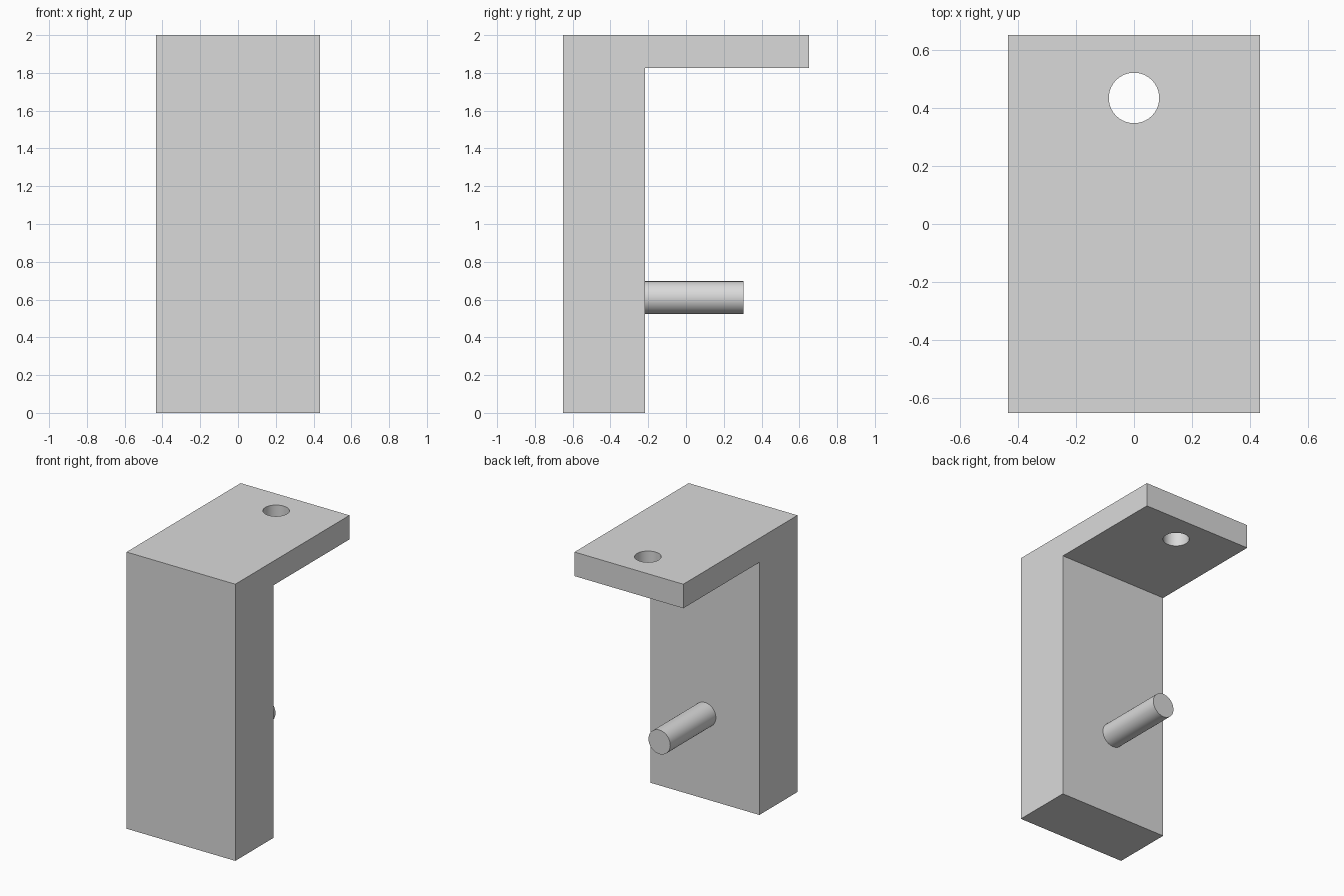
import bpy
import bmesh
import math
from mathutils import Matrix

if "Cube" in bpy.data.objects:
    bpy.data.objects.remove(bpy.data.objects["Cube"], do_unlink=True)

WIDTH, DEPTH, HEIGHT = 0.87, 1.304, 2.0
WALL, SHELF = 0.435, 0.174
FRONT, BACK = -DEPTH / 2, DEPTH / 2
WALL_BACK = FRONT + WALL
RADIUS = 0.087

grey = bpy.data.materials.new("light grey")
grey.use_nodes = True
colour = (0.7, 0.7, 0.7, 1)
grey.diffuse_color = colour
grey.node_tree.nodes["Principled BSDF"].inputs["Base Color"].default_value = colour


def add_object(name, bm):
    bmesh.ops.recalc_face_normals(bm, faces=bm.faces)
    mesh = bpy.data.meshes.new(name)
    bm.to_mesh(mesh)
    bm.free()
    mesh.materials.append(grey)
    obj = bpy.data.objects.new(name, mesh)
    bpy.context.collection.objects.link(obj)
    return obj


def cylinder(name, centre, length, rotation):
    bm = bmesh.new()
    bmesh.ops.create_cone(bm, cap_ends=True, segments=64, radius1=RADIUS, radius2=RADIUS,
                          depth=length, matrix=Matrix.Translation(centre) @ rotation)
    return add_object(name, bm)


def smooth(obj):
    bpy.ops.object.select_all(action='DESELECT')
    obj.select_set(True)
    bpy.context.view_layer.objects.active = obj
    bpy.ops.object.shade_smooth_by_angle(angle=math.radians(30))


# Bracket: side profile extruded across the width
profile = [(FRONT, 0), (WALL_BACK, 0), (WALL_BACK, HEIGHT - SHELF),
           (BACK, HEIGHT - SHELF), (BACK, HEIGHT), (FRONT, HEIGHT)]
bm = bmesh.new()
face = bm.faces.new([bm.verts.new((-WIDTH / 2, y, z)) for y, z in profile])
extruded = bmesh.ops.extrude_face_region(bm, geom=[face])["geom"]
bmesh.ops.translate(bm, vec=(WIDTH, 0, 0),
                    verts=[v for v in extruded if isinstance(v, bmesh.types.BMVert)])
bracket = add_object("bracket", bm)

# Round hole through the top shelf
cutter = cylinder("hole_cutter", (0, 0.435, HEIGHT - SHELF / 2), SHELF * 2, Matrix())
hole = bracket.modifiers.new("hole", 'BOOLEAN')
hole.operation = 'DIFFERENCE'
hole.solver = 'EXACT'
hole.object = cutter
bpy.context.view_layer.objects.active = bracket
bpy.ops.object.modifier_apply(modifier=hole.name)
bpy.data.objects.remove(cutter, do_unlink=True)
smooth(bracket)

# Peg standing out from the wall
PEG_END = 0.304
peg = cylinder("peg", (0, (WALL_BACK + PEG_END) / 2, 0.61), PEG_END - WALL_BACK,
               Matrix.Rotation(math.pi / 2, 4, 'X'))
smooth(peg)
